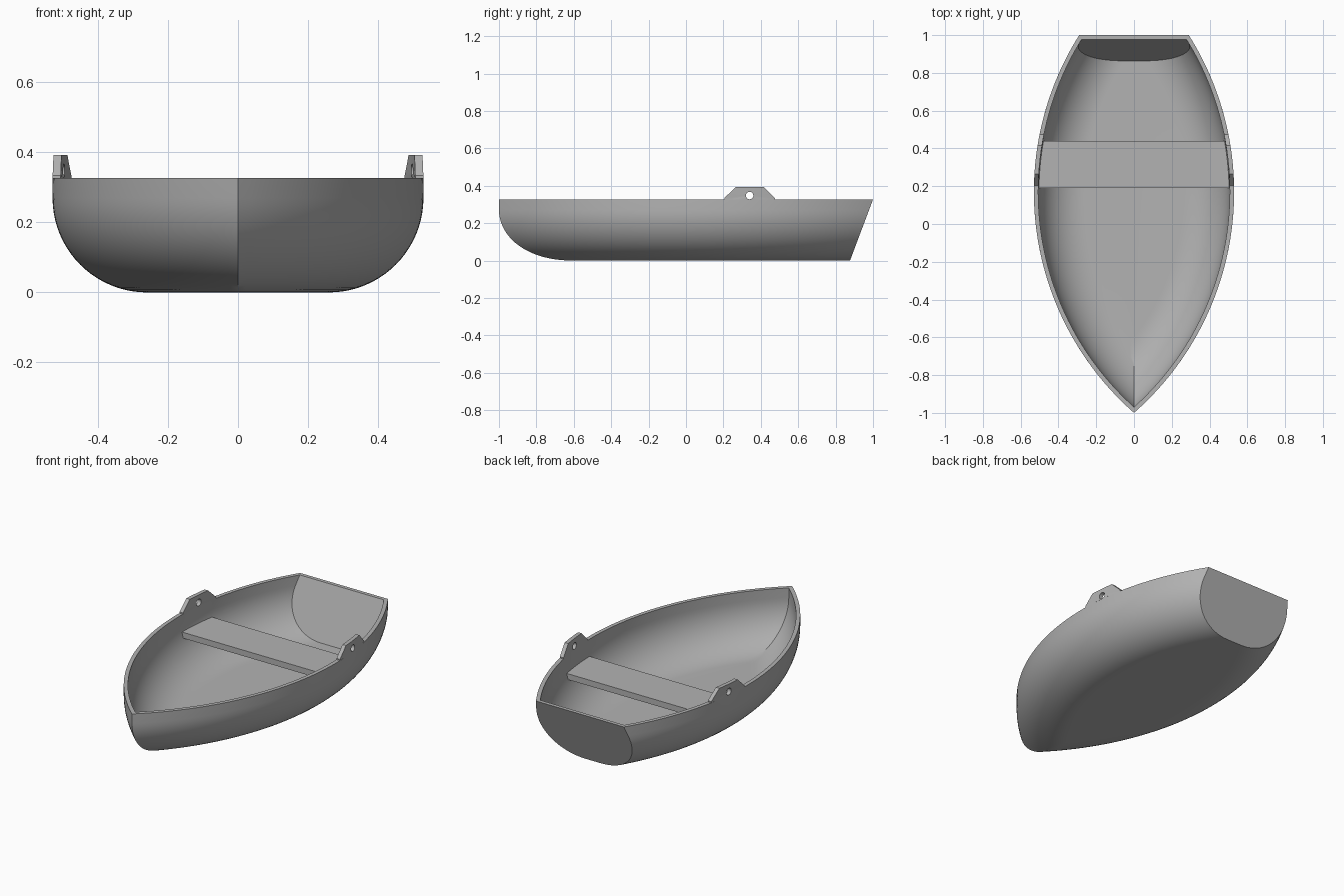
import bpy, bmesh, math

if "Cube" in bpy.data.objects:
    bpy.data.objects.remove(bpy.data.objects["Cube"])

H = 0.327            # rim height
T = 0.023            # wall thickness
FR = 0.27            # bilge radius
CX, CY, R = 1.026, 0.17, 1.556   # plan arc: centre offset and radius

grey = bpy.data.materials.new("light grey")
grey.diffuse_color = (0.45, 0.45, 0.45, 1)
grey.use_nodes = True
grey.node_tree.nodes["Principled BSDF"].inputs["Base Color"].default_value = grey.diffuse_color


def half_width(y, inset=0.0):
    return math.sqrt((R - inset) ** 2 - (y - CY) ** 2) - CX


def finish(name, bm, angle=30):
    bmesh.ops.remove_doubles(bm, verts=bm.verts, dist=1e-5)
    bmesh.ops.dissolve_degenerate(bm, edges=bm.edges, dist=1e-6)
    bmesh.ops.recalc_face_normals(bm, faces=bm.faces)
    mesh = bpy.data.meshes.new(name)
    bm.to_mesh(mesh)
    bm.free()
    ob = bpy.data.objects.new(name, mesh)
    bpy.context.collection.objects.link(ob)
    mesh.materials.append(grey)
    bpy.ops.object.select_all(action='DESELECT')
    ob.select_set(True)
    bpy.context.view_layer.objects.active = ob
    bpy.ops.object.shade_smooth_by_angle(angle=math.radians(angle))
    return ob


def add_grid(bm, rows, closed=False):
    vs = [[bm.verts.new(p) for p in row] for row in rows]
    n = len(rows[0])
    for a, b in zip(vs, vs[1:]):
        for i in range(n if closed else n - 1):
            j = (i + 1) % n
            bm.faces.new((a[i], a[j], b[j], b[i]))
    return vs


# Hull: rounded shell of offset plan arcs, cut by a raked transom
def hull_row(z, inset, inner, flat=False, n=64):
    stern = 0.877 + 0.123 * z / H - (0.022 if inner else 0)
    bow = CY - math.sqrt((R - inset) ** 2 - CX ** 2)
    ys = [bow + (stern - bow) * i / n for i in range(n + 1)]
    row = [(0 if flat else max(0, half_width(y, inset)), y, z) for y in ys]
    return row + [(0, stern, z)]


def skin(t, inner):
    rows = [hull_row(t, FR, inner, flat=True)]
    for k in range(21):
        a = math.pi / 2 * k / 20
        rad = FR - t
        rows.append(hull_row(FR - rad * math.cos(a), t + rad * (1 - math.sin(a)), inner))
    rows.append(hull_row(H, t, inner))
    return rows


half = skin(0, False) + skin(T, True)[::-1]
bm = bmesh.new()
for s in (1, -1):
    add_grid(bm, [[(s * x, y, z) for x, y, z in row] for row in half])
finish("hull", bm)

# Seat plank with ends shaped to the hull
bm = bmesh.new()
rows = []
for i in range(9):
    y = 0.19 + 0.25 * i / 8
    w = half_width(y, T - 0.004)
    rows.append([(-w, y, 0.192), (w, y, 0.192), (w, y, 0.227), (-w, y, 0.227)])
vs = add_grid(bm, rows, closed=True)
bm.faces.new(vs[0])
bm.faces.new(vs[-1])
finish("seat", bm)

# Oarlock plates: pierced trapezoids that follow the hull wall
HY, HZ, HR = 0.34, 0.3475, 0.02
outline = [(0.205, H - 0.0005), (0.205, 0.334), (0.265, 0.393),
           (0.415, 0.393), (0.475, 0.334), (0.475, H - 0.0005)]


def ray_to_outline(a):
    c, s = math.cos(a), math.sin(a)
    best = 9.0
    for (y0, z0), (y1, z1) in zip(outline, outline[1:] + outline[:1]):
        ey, ez = y1 - y0, z1 - z0
        det = ey * s - ez * c
        if abs(det) < 1e-9:
            continue
        dist = ((HZ - z0) * ey - (HY - y0) * ez) / -det
        u = (c * (HZ - z0) - s * (HY - y0)) / -det
        if dist > 0 and -1e-6 <= -u <= 1 + 1e-6 or dist > 0 and -1e-6 <= u <= 1 + 1e-6:
            best = min(best, dist)
    return HY + best * c, HZ + best * s


angles = sorted([-math.pi + 0.05 + 2 * math.pi * k / 32 for k in range(32)]
                + [math.atan2(z - HZ, y - HY) for y, z in outline])
hole = [(HY + HR * math.cos(a), HZ + HR * math.sin(a)) for a in angles]
edge = [ray_to_outline(a) for a in angles]
for side, s in (("right", 1), ("left", -1)):
    bm = bmesh.new()
    loops = [(hole, 0), (edge, 0), (edge, T), (hole, T), (hole, 0)]
    add_grid(bm, [[(s * half_width(y, t), y, z) for y, z in pts] for pts, t in loops],
             closed=True)
    finish("oarlock_" + side, bm)
